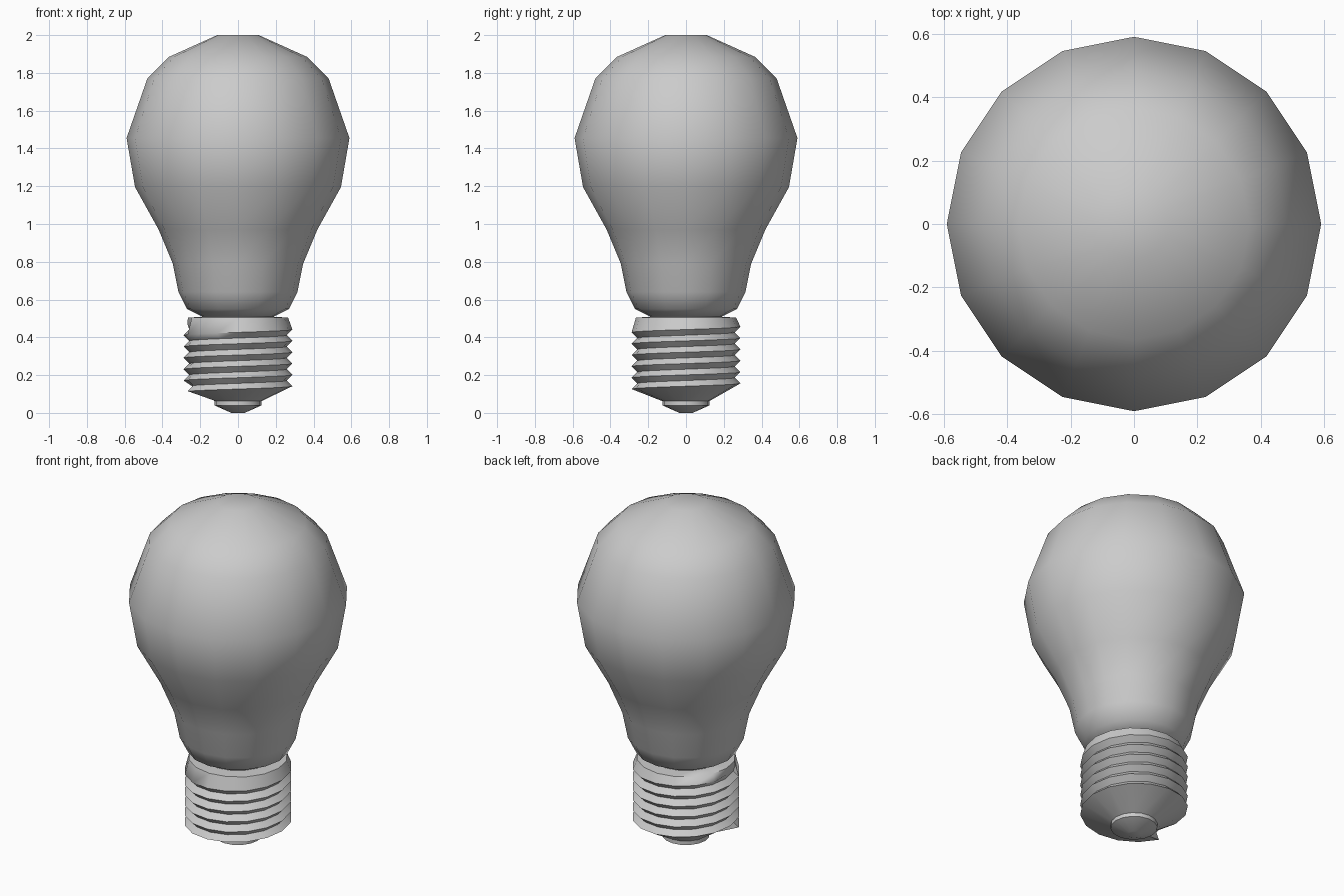
import bpy, bmesh
from math import pi, cos, sin

if "Cube" in bpy.data.objects:
    bpy.data.objects.remove(bpy.data.objects["Cube"])

SIDES = 16
STEP = 2 * pi / SIDES


def finish(bm, name, smooth_angle=None):
    bmesh.ops.remove_doubles(bm, verts=bm.verts, dist=0.0005)
    bmesh.ops.recalc_face_normals(bm, faces=bm.faces)
    for f in bm.faces:
        f.smooth = True
    mesh = bpy.data.meshes.new(name)
    bm.to_mesh(mesh)
    bm.free()
    obj = bpy.data.objects.new(name, mesh)
    bpy.context.collection.objects.link(obj)
    if smooth_angle:
        bpy.context.view_layer.objects.active = obj
        obj.select_set(True)
        bpy.ops.object.shade_smooth_by_angle(angle=smooth_angle)
        obj.select_set(False)
    return obj


def lathe(name, profile, smooth_angle=None):
    bm = bmesh.new()
    rings = [[bm.verts.new((r * cos(k * STEP), r * sin(k * STEP), z))
              for k in range(SIDES)] for r, z in profile]
    for a, b in zip(rings, rings[1:]):
        for k in range(SIDES):
            n = (k + 1) % SIDES
            bm.faces.new((a[k], a[n], b[n], b[k]))
    bm.faces.new(rings[0])
    bm.faces.new(rings[-1])
    return finish(bm, name, smooth_angle)


# Glass envelope
lathe("glass_bulb", [
    (0.19, 0.51), (0.27, 0.55), (0.315, 0.64), (0.345, 0.79), (0.42, 0.97),
    (0.545, 1.195), (0.59, 1.455), (0.48, 1.77), (0.365, 1.885), (0.11, 2.0)])

# Narrow collar between glass and screw base
lathe("neck_collar", [(0.19, 0.49), (0.19, 0.525)], pi / 6)

# Bottom electrical contact
lathe("contact_tip", [(0.035, 0.0), (0.125, 0.04), (0.125, 0.065)], pi / 4)

# Screw base: one helical thread wound around the shell
PITCH, TURNS, START = 0.06, 5, 0.115
SEAM = 9 * STEP
bm = bmesh.new()
columns = []
for k in range(SIDES + 1):
    rows = [(0.12, 0.06)]
    for i in range(TURNS + 1):
        z = START + PITCH * (i + k / SIDES)
        last = i == TURNS
        rows.append((0.268 if last and k >= SIDES - 1 else 0.288, z))
        if not last:
            rows.append((0.258, z + PITCH / 2))
    rows += [(0.265, 0.505), (0.19, 0.508)]
    a = SEAM + k * STEP
    columns.append([bm.verts.new((r * cos(a), r * sin(a), z)) for r, z in rows])
for a, b in zip(columns, columns[1:]):
    for j in range(len(a) - 1):
        bm.faces.new((a[j], b[j], b[j + 1], a[j + 1]))
# Close the step where the thread starts and ends
first, end = columns[0], columns[-1]
bm.faces.new(first[:4])
bm.faces.new((first[-3], end[-4], end[-3], end[-2]))
finish(bm, "screw_base", pi / 3)
